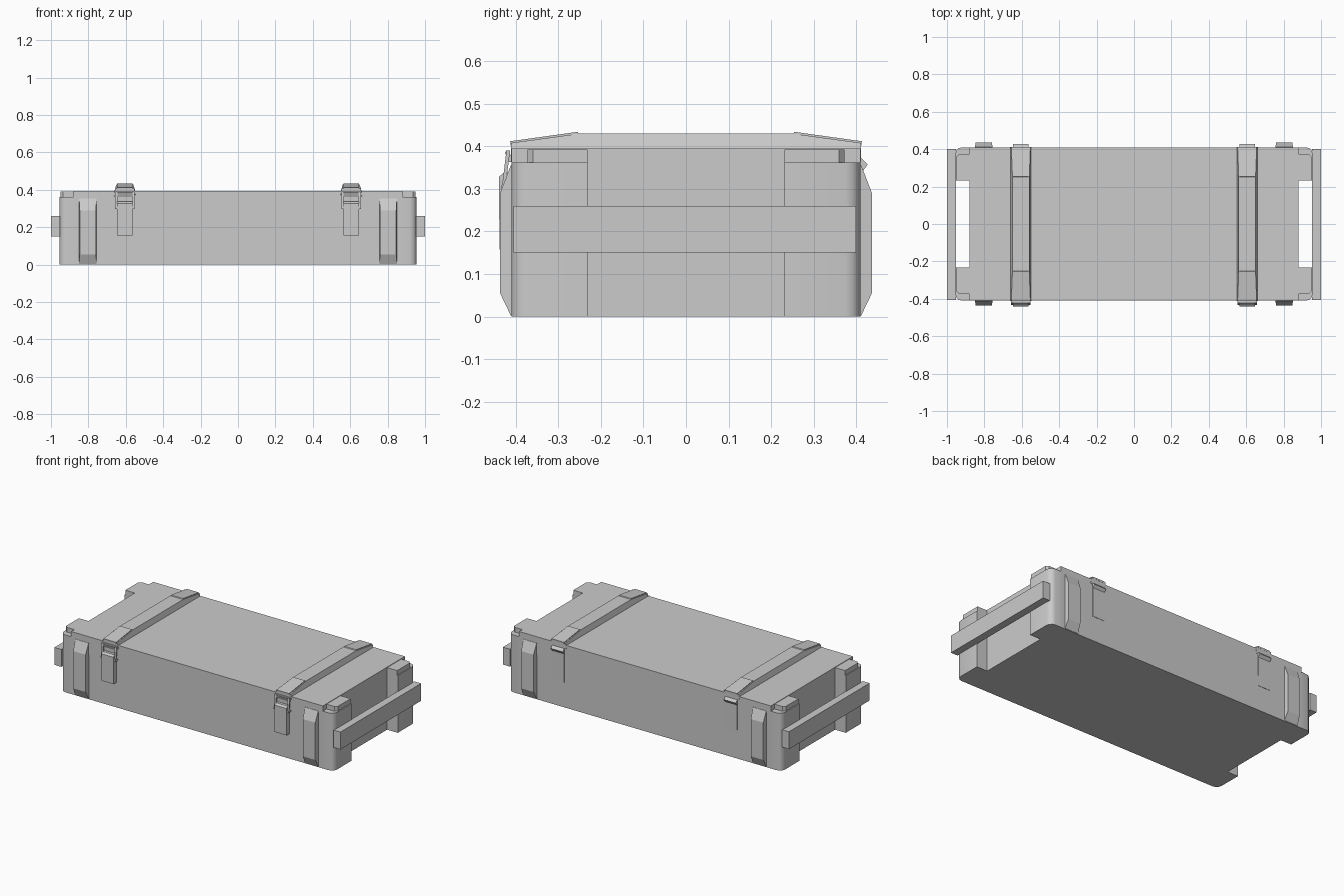
import bpy, bmesh

if "Cube" in bpy.data.objects:
    bpy.data.objects.remove(bpy.data.objects["Cube"])


def finish(name, bm, smooth=False):
    bmesh.ops.recalc_face_normals(bm, faces=bm.faces)
    mesh = bpy.data.meshes.new(name)
    bm.to_mesh(mesh)
    bm.free()
    ob = bpy.data.objects.new(name, mesh)
    bpy.context.collection.objects.link(ob)
    if smooth:
        bpy.ops.object.select_all(action='DESELECT')
        ob.select_set(True)
        bpy.context.view_layer.objects.active = ob
        bpy.ops.object.shade_smooth_by_angle(angle=0.6)
    return ob


def prism(name, profile, x0, x1, inset=None):
    """Extrude a (y, z) profile along x; inset moves each point's sides inward."""
    bm = bmesh.new()
    inset = inset or [0] * len(profile)
    a = [bm.verts.new((x0 + i, y, z)) for (y, z), i in zip(profile, inset)]
    b = [bm.verts.new((x1 - i, y, z)) for (y, z), i in zip(profile, inset)]
    bm.faces.new(a)
    bm.faces.new(b)
    n = len(a)
    for i in range(n):
        j = (i + 1) % n
        bm.faces.new((a[i], a[j], b[j], b[i]))
    return finish(name, bm)


def box(name, x0, x1, y0, y1, z0, z1):
    return prism(name, [(y0, z0), (y1, z0), (y1, z1), (y0, z1)], x0, x1)


def plan(name, outline, z0, z1):
    """Extrude an (x, y) outline upward."""
    bm = bmesh.new()
    f = bm.faces.new([bm.verts.new((x, y, z0)) for x, y in outline])
    up = bmesh.ops.extrude_face_region(bm, geom=[f])['geom']
    bmesh.ops.translate(bm, vec=(0, 0, z1 - z0),
                        verts=[v for v in up if isinstance(v, bmesh.types.BMVert)])
    return finish(name, bm, True)


# main case
box("case_body", -0.88, 0.88, -0.41, 0.41, 0, 0.395)

for sx, side in ((-1, "left"), (1, "right")):
    # carrying handle bar
    x0, x1 = sorted((sx * 0.952, sx * 1.0))
    box("handle_" + side, x0, x1, -0.405, 0.40, 0.15, 0.26)

    for sy, face in ((-1, "front"), (1, "back")):
        tag = face + "_" + side
        # corner block with a rounded outer edge
        pts = [(0.87, 0.232), (0.955, 0.232), (0.955, 0.375), (0.95, 0.392),
               (0.938, 0.405), (0.92, 0.41), (0.87, 0.41)]
        plan("corner_block_" + tag, [(sx * x, sy * y) for x, y in pts], 0, 0.362)
        # raised step on the corner block
        pts = [(0.87, 0.232), (0.95, 0.232), (0.95, 0.36), (0.935, 0.373), (0.87, 0.373)]
        plan("corner_step_" + tag, [(sx * x, sy * y) for x, y in pts], 0.362, 0.392)
        # vertical rib
        prof = [(0.405, 0.003), (0.412, 0.003), (0.437, 0.055),
                (0.437, 0.29), (0.412, 0.355), (0.405, 0.355)]
        prism("side_rib_" + tag, [(sy * y, z) for y, z in prof],
              sx * 0.803 - 0.047, sx * 0.803 + 0.047, [0, 0, 0.004, 0.004, 0, 0])

    c = sx * 0.605
    # strap over the lid, crowned in the middle
    prof = [(-0.405, 0.363), (-0.411, 0.363), (-0.411, 0.408), (-0.25, 0.430),
            (0.25, 0.430), (0.411, 0.408), (0.411, 0.363), (0.405, 0.363),
            (0.405, 0.39), (-0.405, 0.39)]
    prism("lid_strap_" + side, prof, c - 0.057, c + 0.057,
          [0, 0, 0.006, 0.012, 0.012, 0.006, 0, 0, 0, 0])
    # thin tabs on both strap slopes
    for sy, face in ((-1, "front"), (1, "back")):
        prof = [(0.412, 0.402), (0.413, 0.412), (0.255, 0.434), (0.25, 0.428)]
        prism("strap_tab_%s_%s" % (face, side), [(sy * y, z) for y, z in prof],
              c - 0.042, c + 0.042)
    # catch on the strap end
    prism("latch_hook_" + side,
          [(-0.41, 0.363), (-0.416, 0.363), (-0.426, 0.386), (-0.421, 0.39), (-0.41, 0.378)],
          c - 0.04, c + 0.04)
    # loop frame of the latch
    for s in (-1, 1):
        cx = c + s * 0.046
        prism("latch_loop_arm_%s_%s" % (side, "a" if s < 0 else "b"),
              [(-0.414, 0.385), (-0.422, 0.39), (-0.433, 0.30), (-0.425, 0.30)],
              cx - 0.006, cx + 0.006)
    box("latch_loop_top_" + side, c - 0.052, c + 0.052, -0.423, -0.413, 0.378, 0.390)
    box("latch_loop_bottom_" + side, c - 0.052, c + 0.052, -0.433, -0.41, 0.298, 0.309)
    # latch lever
    prism("latch_lever_" + side,
          [(-0.405, 0.157), (-0.438, 0.157), (-0.440, 0.328), (-0.428, 0.338), (-0.405, 0.338)],
          c - 0.042, c + 0.042)
    # rear hinge leaf, tapering into the wall
    prism("hinge_leaf_" + side,
          [(0.405, 0.157), (0.412, 0.157), (0.414, 0.34), (0.427, 0.357),
           (0.412, 0.372), (0.405, 0.372)],
          c - 0.042, c + 0.042)
